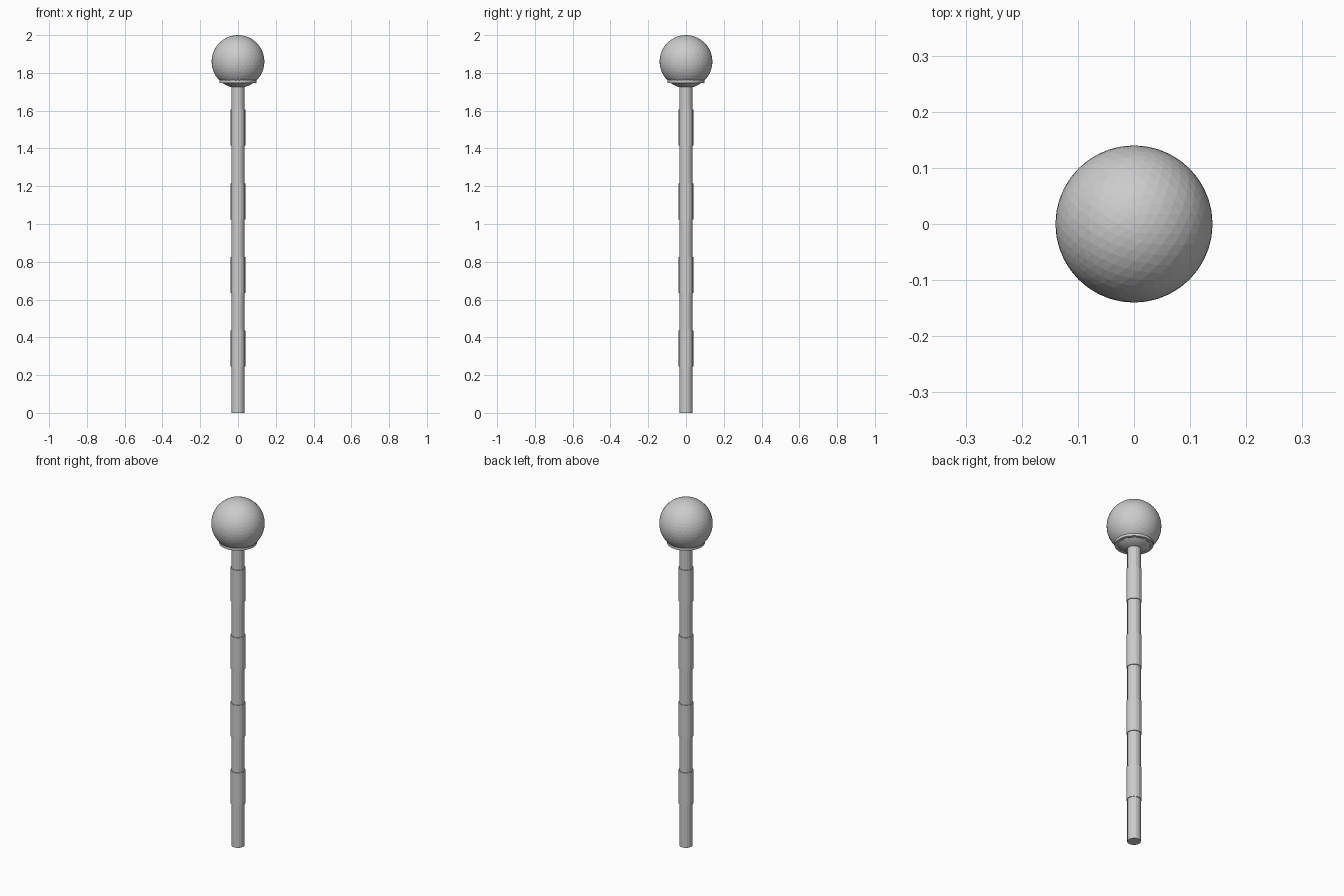
import bpy

if "Cube" in bpy.data.objects:
    bpy.data.objects.remove(bpy.data.objects["Cube"])


def cylinder(name, radius, z0, z1, sides):
    bpy.ops.mesh.primitive_cylinder_add(vertices=sides, radius=radius, depth=z1 - z0,
                                        location=(0, 0, (z0 + z1) / 2))
    bpy.context.object.name = name


# Shaft
cylinder("shaft", 0.035, 0, 1.76, 16)

# Four evenly spaced sleeves around the shaft
for i in range(4):
    z = 0.245 + 0.39 * i
    cylinder(f"sleeve_{i + 1}", 0.039, z, z + 0.19, 16)

# Collar under the head
cylinder("collar", 0.099, 1.747, 1.765, 32)

# Faceted ball head
bpy.ops.mesh.primitive_ico_sphere_add(subdivisions=4, radius=0.14, location=(0, 0, 1.86))
bpy.context.object.name = "ball_head"
